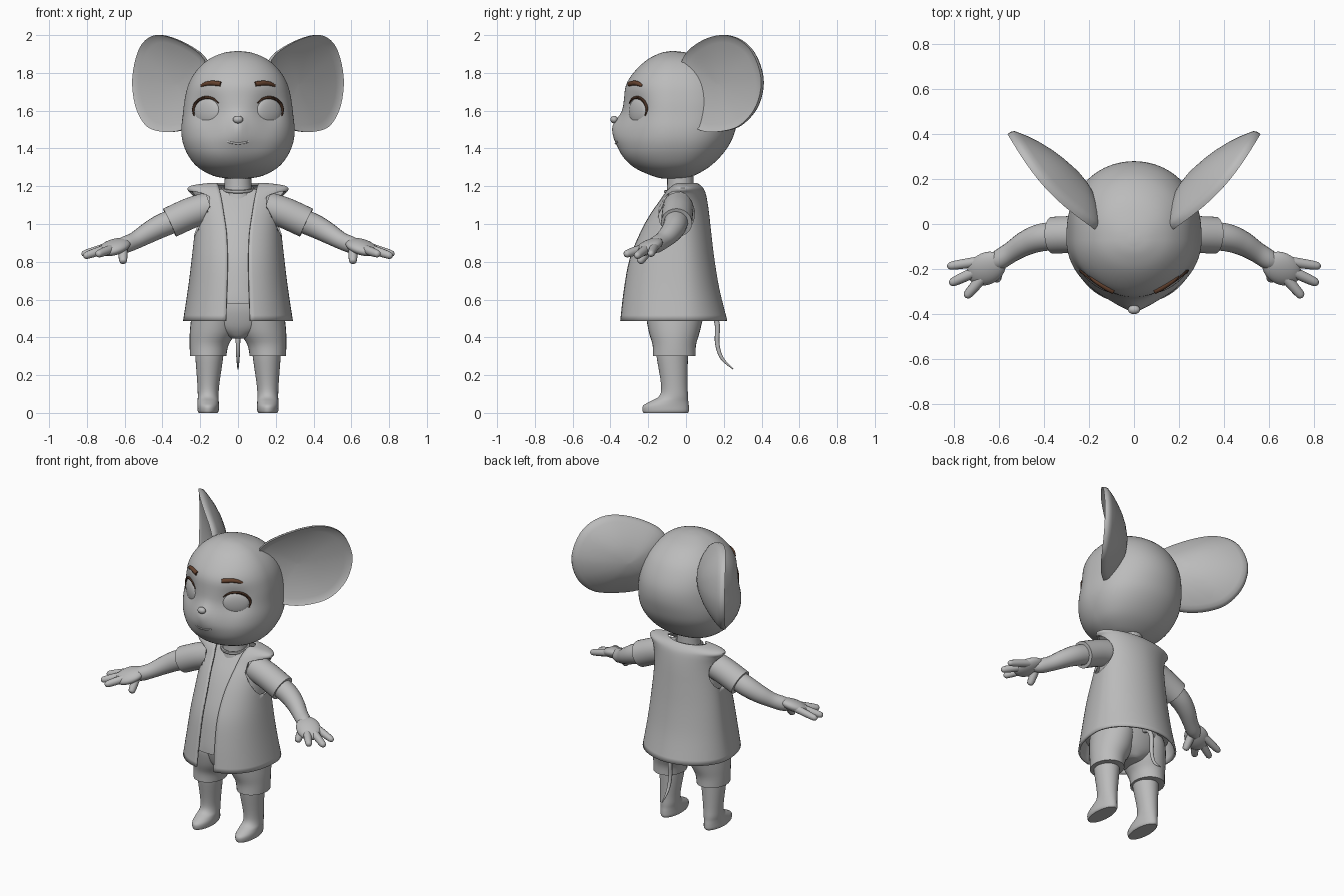
import bpy, bmesh, math
from mathutils import Vector, Matrix

if "Cube" in bpy.data.objects:
    bpy.data.objects.remove(bpy.data.objects["Cube"])

def material(name, col):
    m = bpy.data.materials.new(name)
    m.diffuse_color = (*col, 1)
    m.use_nodes = True
    m.node_tree.nodes["Principled BSDF"].inputs["Base Color"].default_value = m.diffuse_color
    return m

GREY = material("soft grey", (0.5, 0.5, 0.5))
BROWN = material("brow brown", (0.13, 0.055, 0.028))
DARK = material("lash dark brown", (0.06, 0.028, 0.016))

def smooth(rows, n=6, closed=False):
    """Catmull-Rom through tuples of any size."""
    out, k = [], len(rows)
    for i in range(k if closed else k - 1):
        idx = [(i + d) % k if closed else min(max(i + d, 0), k - 1) for d in (-1, 0, 1, 2)]
        a, b, c, d = (rows[j] for j in idx)
        for s in range(n):
            t = s / n
            out.append(tuple(0.5 * (2*q + (r-p)*t + (2*p-5*q+4*r-s2)*t*t + (3*q-p-3*r+s2)*t**3)
                             for p, q, r, s2 in zip(a, b, c, d)))
    if not closed:
        out.append(rows[-1])
    return out

def finish(name, bm, mat, angle=45):
    bmesh.ops.recalc_face_normals(bm, faces=bm.faces)
    me = bpy.data.meshes.new(name)
    bm.to_mesh(me)
    bm.free()
    me.materials.append(mat)
    ob = bpy.data.objects.new(name, me)
    bpy.context.collection.objects.link(ob)
    bpy.ops.object.select_all(action='DESELECT')
    ob.select_set(True)
    bpy.context.view_layer.objects.active = ob
    bpy.ops.object.shade_smooth_by_angle(angle=math.radians(angle))
    return ob

def loft(name, rings, mat=GREY, closed=True, caps=True):
    bm = bmesh.new()
    vs = [[bm.verts.new(p) for p in r] for r in rings]
    n = len(rings[0])
    for a, b in zip(vs, vs[1:]):
        for i in range(n if closed else n - 1):
            j = (i + 1) % n
            bm.faces.new((a[i], a[j], b[j], b[i]))
    if caps:
        bm.faces.new(vs[0])
        bm.faces.new(vs[-1])
    return finish(name, bm, mat)

def tube(name, path, mat=GREY, n=16):
    """path: (x, y, z, radius) points, smoothed into a round limb with an untwisted frame."""
    pts, rings, u = smooth(path, 6), [], None
    for i, p in enumerate(pts):
        d = (Vector(pts[min(i+1, len(pts)-1)][:3]) - Vector(pts[max(i-1, 0)][:3])).normalized()
        u = d.orthogonal() if u is None else u - d * u.dot(d)
        u.normalize()
        v = d.cross(u)
        rings.append([Vector(p[:3]) + (u*math.cos(k*math.tau/n) + v*math.sin(k*math.tau/n)) * p[3] for k in range(n)])
    return loft(name, rings, mat)

def stack(name, rows, s=1, n=32):
    """rows: (z, cx, cy, rx, ry) ellipses, smoothed upward."""
    return loft(name, [[(s*(cx + rx*math.cos(k*math.tau/n)), cy + ry*math.sin(k*math.tau/n), z)
                        for k in range(n)] for z, cx, cy, rx, ry in smooth(rows, 4)])

def ball(name, loc, size, rot_z=0):
    bm = bmesh.new()
    m = Matrix.Translation(loc) @ Matrix.Rotation(rot_z, 4, 'Z') @ Matrix.Diagonal((*size, 1))
    bmesh.ops.create_uvsphere(bm, u_segments=28, v_segments=16, radius=1, matrix=m)
    return finish(name, bm, GREY)

# Head: z, half width, front y, back y, with a snout bump and eye hollows
CY = -0.07
head_rows = smooth([(1.24, .05, -.12, -.02), (1.255, .13, -.18, .04), (1.30, .212, -.275, .12),
    (1.36, .262, -.332, .185), (1.43, .292, -.348, .235), (1.50, .300, -.342, .262),
    (1.58, .292, -.332, .278), (1.66, .282, -.328, .272), (1.74, .262, -.316, .24),
    (1.81, .222, -.270, .19), (1.87, .158, -.205, .11), (1.905, .08, -.135, .01), (1.915, .015, -.085, -.055)], 4)

def bump(x, z):
    snout = 0.038 * math.exp(-(x/.10)**2 - ((z-1.485)/.085)**2) + 0.018 * math.exp(-(x/.035)**2 - ((z-1.53)/.05)**2)
    return snout - 0.032 * math.exp(-((abs(x)-.17)/.075)**2 - ((z-1.61)/.085)**2)

def face_y(x, z):
    for a, b in zip(head_rows, head_rows[1:]):
        if a[0] <= z <= b[0]:
            t = (z - a[0]) / (b[0] - a[0])
            w, f = (a[i] + (b[i] - a[i])*t for i in (1, 2))
            return CY + (f - CY) * max(0, 1 - (x/w)**2)**0.5 - bump(x, z)
    return CY

rings = []
for z, w, f, b in head_rows:
    r = []
    for k in range(80):
        t = k * math.tau / 80
        x, c = w*math.sin(t), math.cos(t)
        r.append((x, CY + (f-CY)*c - bump(x, z)*min(1, c*3) if c > 0 else CY + (b-CY)*abs(c)**.78, z))
    rings.append(r)
loft("head", rings)
ball("nose", (0, -.380, 1.553), (.027, .020, .020))
tube("mouth", [(x, face_y(x, 1.43) + .001, 1.427 + 3*x*x, .0055) for x in (-.056, -.03, 0, .03, .056)], n=8)
stack("neck", [(1.13, 0, -.03, .085, .08), (1.19, 0, -.03, .072, .07), (1.29, 0, -.03, .07, .07)])

# Ear outline (x, z) in a vertical plane that sweeps backward, cupped in front and domed behind
ear_outline = smooth([(.17, 1.87), (.275, 1.965), (.405, 2.0), (.505, 1.935), (.555, 1.78), (.537, 1.63),
                      (.47, 1.525), (.38, 1.49), (.28, 1.495), (.20, 1.55), (.15, 1.70)], 5, True)

def ear(name, s):
    rings = []
    layers = [(q, -.05*(1-q*q)) for q in (.03, .25, .5, .7, .85, .95)] + [(1, .006), (1, -.010)]
    layers += [(q, -.020 - .13*(1-q*q)) for q in (.97, .9, .8, .65, .45, .25, .03)]
    for q, off in layers:
        r = []
        for ox, oz in ear_outline:
            x, z = .33 + (ox-.33)*q, 1.74 + (oz-1.74)*q
            t = min(1, max(0, (x-.15)/.405))
            d = off + .04*math.sin(math.pi*t)
            r.append((s*(x + .72*d), .02 + (x-.2)*1.07 - .69*d, z))
        rings.append(r)
    loft(name, rings)

# Vest: z, half width, front y, back y, half gap
VY, FRONT, BACK = -.02, .88, 1.05
vest_rows = [(.487, .285, -.347, .213, .063), (.65, .26, -.328, .172, .058), (.81, .24, -.298, .145, .055),
             (.95, .225, -.243, .128, .06), (1.05, .220, -.19, .117, .074), (1.12, .228, -.14, .107, .085),
             (1.165, .246, -.108, .097, .094), (1.188, .262, -.085, .085, .10), (1.203, .22, -.066, .07, .106),
             (1.212, .135, -.052, .055, .112)]

def oval(z, w, f, b, a0, n, full):
    out = []
    for k in range(n):
        t = a0 + (math.tau - 2*a0) * k / (n if full else n-1)
        sn, c = math.sin(t), math.cos(t)
        p = FRONT if c > 0 else BACK
        y = ((f if c > 0 else b) - VY) * abs(c)**p
        out.append((w*math.copysign(abs(sn)**p, sn), VY + y, z))
    return out

vest = loft("vest", [oval(z, w, f, b, math.asin(min(.92, g/w)**(1/FRONT)), 72, False)
                     for z, w, f, b, g in smooth(vest_rows, 4)], closed=False, caps=False)
sol = vest.modifiers.new("thickness", 'SOLIDIFY')
sol.thickness, sol.offset = .012, 0

# Shirt under the vest
shirt_rows = [(.58, .25, -.315, .16)] + [(z, min(w - .022, .208), f + .020, b - .022) for z, w, f, b, g in vest_rows[1:6]]
shirt_rows += [(1.155, .19, -.093, .07), (1.178, .14, -.08, .05), (1.186, .08, -.075, .04)]
loft("shirt", [oval(*r, 0, 64, True) for r in smooth(shirt_rows, 4)])
tube("shirt_collar", [(.080*math.cos(a), -.03 + .078*math.sin(a), 1.185 + .014*math.sin(a), .009)
                      for a in [k*math.tau/16 for k in range(17)]], n=8)

# Shorts seat and tail
stack("shorts_seat", [(.395, 0, -.06, .04, .085), (.41, 0, -.06, .09, .105), (.46, 0, -.06, .20, .135),
                      (.55, 0, -.06, .235, .158), (.64, 0, -.06, .225, .155)])
tube("tail", [(0, .03, .56, .016), (0, .13, .54, .016), (0, .165, .47, .014), (0, .165, .37, .012),
              (0, .19, .29, .009), (0, .25, .232, .003)], n=10)

for s, side in ((1, "left"), (-1, "right")):
    ear("ear_" + side, s)
    # Eye set in the face, lash arc and brow
    ex, ez = .163, 1.595
    ey = face_y(ex, ez)
    slope = math.atan((face_y(ex+.06, ez) - face_y(ex-.06, ez)) / .12)
    ball("eye_" + side, (s*ex, ey + .004, ez), (.082, .024, .072), s*slope)
    lash = []
    for k, rad in enumerate((.003, .007, .009, .009, .008, .006, .003)):
        a = math.radians(-18 + k*27)
        x, z = ex + .074*math.cos(a), ez + .075*math.sin(a)
        lash.append((s*x, face_y(x, z) - .001, z, rad))
    tube("eyelash_" + side, lash, DARK, n=8)
    tube("eyebrow_" + side, [(s*x, face_y(x, z) + .002, z, r) for x, z, r in
         ((.09, 1.740, .013), (.115, 1.744, .014), (.145, 1.746, .013), (.175, 1.740, .011), (.196, 1.731, .006))], BROWN, n=10)

    # Armhole cut through the vest
    bm = bmesh.new()
    m = Matrix.Translation((s*.30, -.05, 1.055)) @ Matrix.Diagonal((1, .094, .118, 1)) @ Matrix.Rotation(math.pi/2, 4, 'Y')
    bmesh.ops.create_cone(bm, cap_ends=True, segments=40, radius1=1, radius2=1, depth=.3, matrix=m)
    cutter = finish("armhole_cutter_" + side, bm, GREY)
    cutter.hide_render = True
    cutter.hide_viewport = True
    cut = vest.modifiers.new("armhole_" + side, 'BOOLEAN')
    cut.operation, cut.object, cut.solver = 'DIFFERENCE', cutter, 'EXACT'

    # Sleeve, arm and hand
    tube("sleeve_" + side, [(s*.15, -.04, 1.09, .082), (s*.25, -.045, 1.058, .082), (s*.362, -.05, 1.007, .082)], n=28)
    tube("arm_" + side, [(s*.32, -.05, 1.026, .064), (s*.41, -.06, .988, .062), (s*.48, -.085, .950, .055),
                         (s*.545, -.125, .912, .046), (s*.60, -.16, .89, .044), (s*.64, -.18, .88, .03)], n=20)
    palm = ball("palm_" + side, (0, 0, 0), (.095, .072, .036))
    palm.rotation_euler = (math.radians(12), math.radians(s*20), math.radians(-s*33))
    palm.location = (s*.655, -.198, .878)
    for name, a, b, r in (("outer_finger", (.68, -.165, .882), (.828, -.188, .838), .021),
                          ("middle_finger", (.69, -.205, .872), (.818, -.265, .828), .022),
                          ("fore_finger", (.67, -.235, .868), (.748, -.325, .838), .022),
                          ("thumb", (.61, -.19, .875), (.608, -.25, .793), .023)):
        A, B = Vector(a), Vector(b)
        tube(name + "_" + side, [(s*p.x, p.y, p.z, r*k) for p, k in
             ((A, 1.1), (A.lerp(B, .5), 1.05), (A.lerp(B, .85), .9), (A.lerp(B, .96), .6), (B, .15))], n=12)

    # Shorts leg, then leg and foot in one
    stack("shorts_leg_" + side, [(.30, .158, -.062, .096, .113), (.36, .153, -.062, .103, .115),
                                 (.43, .133, -.062, .122, .135), (.52, .12, -.06, .125, .152), (.57, .12, -.06, .11, .145)], s)
    stack("leg_" + side, [(0, .158, -.107, .050, .117), (.012, .158, -.107, .056, .123), (.038, .158, -.106, .057, .121),
                          (.062, .158, -.088, .056, .10), (.09, .158, -.065, .055, .076), (.15, .157, -.062, .058, .07),
                          (.30, .152, -.073, .074, .083), (.36, .152, -.073, .075, .085)], s)
